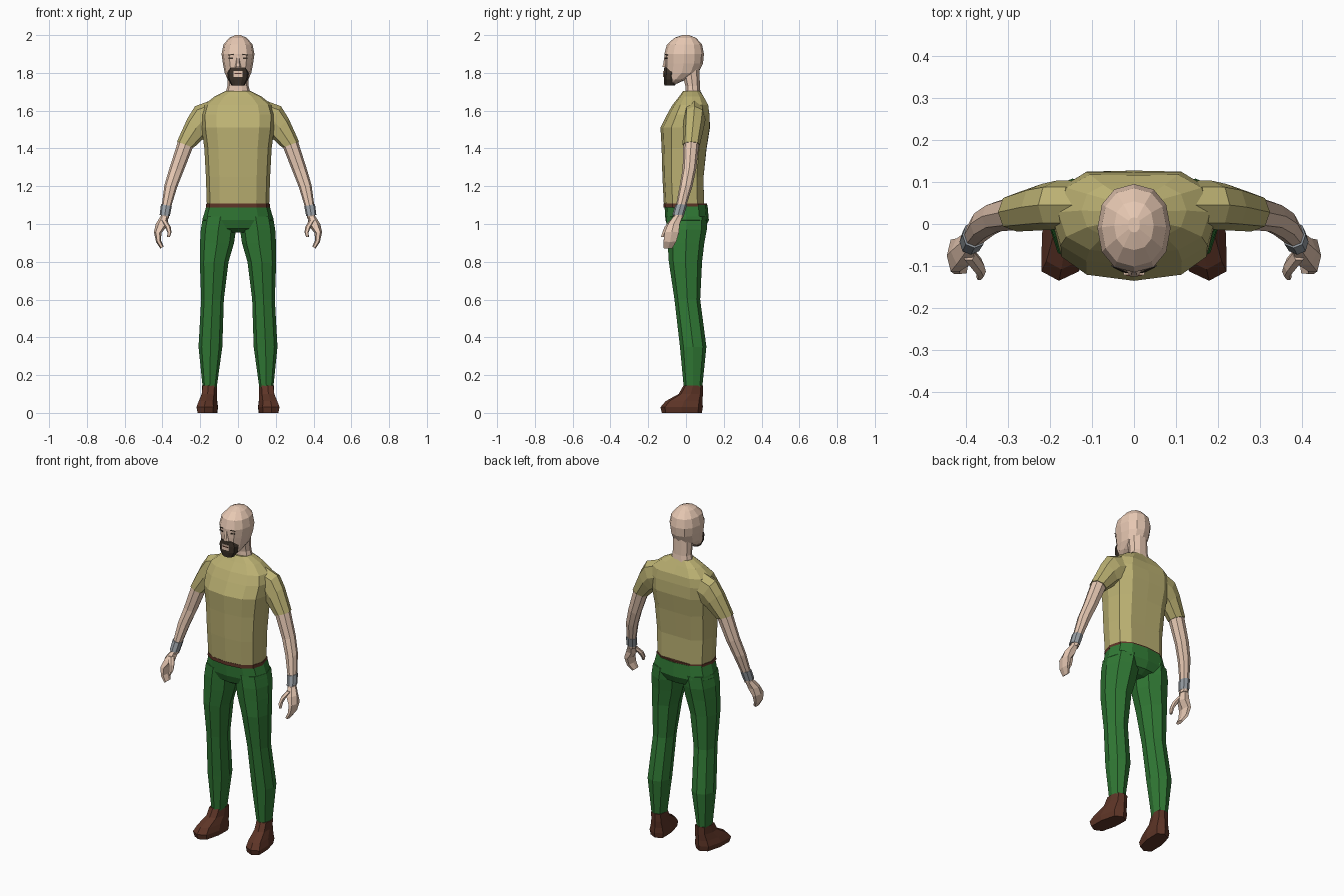
import bpy, bmesh
from math import sin, cos, pi, radians, copysign
from mathutils import Matrix, Vector


def material(name, rgb):
    m = bpy.data.materials.new(name)
    m.diffuse_color = (*rgb, 1)
    return m


SKIN = material("skin", (0.80, 0.58, 0.45))
SHIRT = material("shirt_cloth", (0.50, 0.44, 0.17))
GREEN = material("trouser_cloth", (0.03, 0.19, 0.035))
BROWN = material("leather", (0.11, 0.035, 0.02))
HAIR = material("hair", (0.045, 0.032, 0.022))
METAL = material("wristband_metal", (0.32, 0.35, 0.38))


def finish(bm, name, mat, mirror):
    bmesh.ops.recalc_face_normals(bm, faces=bm.faces)
    me = bpy.data.meshes.new(name)
    bm.to_mesh(me)
    bm.free()
    me.materials.append(mat)
    ob = bpy.data.objects.new(name, me)
    bpy.context.collection.objects.link(ob)
    if mirror:
        mod = ob.modifiers.new("mirror", 'MIRROR')
        mod.use_mirror_merge = False
    return ob


def loft(name, rings, mat, sides=8, power=0.9, mirror=False):
    """Skin rings of (x, y, z, radius_x, radius_y[, tilt degrees about y])."""
    bm = bmesh.new()
    loops = []
    for x, y, z, rx, ry, *tilt in rings:
        a = radians(tilt[0]) if tilt else 0
        loop = []
        for i in range(sides):
            c, s = cos(2 * pi * i / sides), sin(2 * pi * i / sides)
            u = rx * copysign(abs(c) ** power, c) if abs(c) > 1e-6 else 0
            v = ry * copysign(abs(s) ** power, s) if abs(s) > 1e-6 else 0
            loop.append(bm.verts.new((x + u * cos(a), y + v, z + u * sin(a))))
        loops.append(loop)
    for lo, hi in zip(loops, loops[1:]):
        for i in range(sides):
            j = (i + 1) % sides
            bm.faces.new((lo[i], lo[j], hi[j], hi[i]))
    bm.faces.new(loops[0])
    bm.faces.new(loops[-1])
    return finish(bm, name, mat, mirror)


def block(name, loc, size, mat, mirror=False, turn=0, roll=0):
    bm = bmesh.new()
    m = (Matrix.Translation(loc) @ Matrix.Rotation(turn, 4, 'Z')
         @ Matrix.Rotation(roll, 4, 'Y') @ Matrix.Diagonal((*size, 1)))
    bmesh.ops.create_cube(bm, size=1, matrix=m)
    return finish(bm, name, mat, mirror)


# Shirt body, with a groove down the spine
shirt = loft("shirt", [(0, -.005, 1.10, .165, .112), (0, -.01, 1.25, .170, .115),
                       (0, -.004, 1.40, .178, .125), (0, .002, 1.51, .193, .137),
                       (0, .018, 1.58, .195, .118), (0, .028, 1.63, .18, .10),
                       (0, .032, 1.675, .125, .068), (0, .03, 1.705, .065, .045)],
             SHIRT, 12, 0.78)
for v in shirt.data.vertices:
    if abs(v.co.x) < .005 and v.co.y > .09:
        v.co.y -= .012

# Sleeves, arms and wristbands
loft("sleeve", [(.10, .045, 1.58, .085, .06, 75), (.185, .045, 1.55, .085, .058, 60),
                (.22, .04, 1.51, .068, .055, 45), (.279, .028, 1.42, .047, .046, 20)],
     SHIRT, mirror=True)
loft("arm", [(.275, .028, 1.43, .043, .042, 20), (.325, .018, 1.29, .038, .036, 15),
             (.356, .0, 1.20, .034, .034, 12), (.382, -.03, 1.08, .024, .026, 8),
             (.388, -.043, 1.03, .022, .027, 5)], SKIN, mirror=True)
loft("wristband", [(.379, -.026, 1.10, .029, .031, 10), (.388, -.042, 1.045, .027, .031, 8)],
     METAL, mirror=True)

# Hands: curled fingers and a thumb
loft("hand", [(.389, -.043, 1.04, .021, .027), (.405, -.065, .995, .031, .035, 10),
              (.425, -.075, .955, .020, .043, 8), (.421, -.085, .91, .014, .038, -20),
              (.402, -.095, .875, .010, .026, -35)], SKIN, 6, mirror=True)
loft("thumb", [(.393, -.07, 1.02, .016, .018), (.371, -.098, .985, .015, .018),
               (.363, -.113, .955, .011, .014), (.368, -.125, .93, .007, .009)],
     SKIN, 6, mirror=True)

# Belt, hips and trouser legs
loft("belt", [(0, -.004, 1.088, .169, .116), (0, -.004, 1.108, .168, .115)], BROWN, 12, 0.78)
loft("hips", [(0, 0, 1.10, .166, .114), (0, .006, 1.02, .189, .115),
              (0, .004, .975, .15, .095), (0, .002, .955, .06, .06)], GREEN, 12, 0.8)
loft("trouser_leg", [(.093, .005, 1.04, .092, .108), (.104, .004, .97, .093, .106),
                     (.111, .0, .90, .090, .097), (.126, -.003, .80, .076, .088),
                     (.135, .007, .60, .060, .068), (.146, .038, .35, .063, .070),
                     (.150, .037, .125, .036, .048)], GREEN, mirror=True)

# Shoes, sheared so the toes point outward
shoe = loft("shoe", [(.153, -.022, 0, .050, .106), (.154, -.023, .03, .056, .112),
                     (.152, -.010, .062, .048, .098), (.150, .025, .10, .040, .064),
                     (.150, .038, .145, .039, .051)], BROWN, 8, 0.65, mirror=True)
for v in shoe.data.vertices:
    v.co.x += .14 * (.04 - v.co.y)

# Neck and head
loft("neck", [(0, .038, 1.66, .075, .045), (0, .035, 1.73, .056, .040),
              (0, .022, 1.83, .056, .052)], SKIN, 10)
loft("head", [(0, -.085, 1.738, .03, .026), (0, -.055, 1.765, .055, .056),
              (0, -.022, 1.80, .070, .088), (0, -.012, 1.85, .080, .102),
              (0, -.010, 1.90, .087, .105), (0, -.008, 1.95, .077, .093),
              (0, -.004, 1.985, .047, .058), (0, -.002, 2.0, .014, .018)], SKIN, 12)

# Face: beard, mouth, nose, eyes and brows
loft("beard", [(0, -.086, 1.734, .034, .030), (0, -.080, 1.765, .054, .039),
               (0, -.078, 1.80, .058, .040), (0, -.080, 1.828, .046, .037)], HAIR, 10, 0.8)
block("chin_patch", (0, -.112, 1.793), (.05, .018, .032), SKIN)
block("mouth", (0, -.115, 1.797), (.036, .016, .005), BROWN)
loft("nose", [(0, -.112, 1.832, .017, .015), (0, -.110, 1.845, .013, .013),
              (0, -.106, 1.89, .008, .009)], SKIN, 6)
block("eye", (.036, -.101, 1.878), (.024, .012, .007), HAIR, True, .35)
block("eyebrow", (.038, -.101, 1.896), (.030, .010, .005), HAIR, True, .35, .15)
